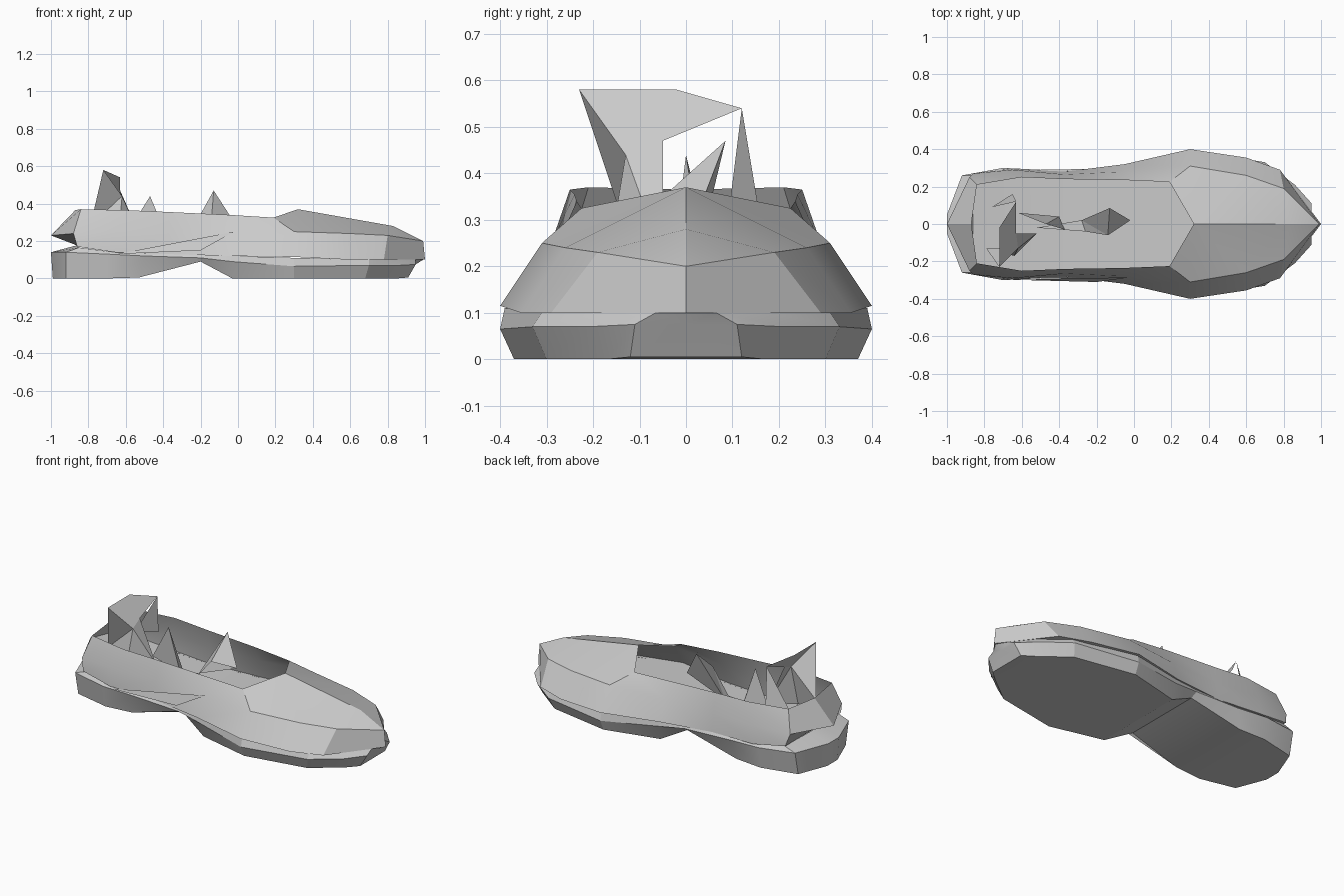
import bpy
import bmesh

default_cube = bpy.data.objects.get("Cube")
if default_cube:
    bpy.data.objects.remove(default_cube, do_unlink=True)

grey = bpy.data.materials.new("plain_grey")
grey.use_nodes = True
colour = (0.6, 0.6, 0.6, 1)
grey.diffuse_color = colour
grey.node_tree.nodes["Principled BSDF"].inputs["Base Color"].default_value = colour


def make_object(name, bm, smooth=True):
    """Turn a bmesh into a finished grey object."""
    bmesh.ops.recalc_face_normals(bm, faces=bm.faces)
    mesh = bpy.data.meshes.new(name)
    bm.to_mesh(mesh)
    bm.free()
    mesh.materials.append(grey)
    obj = bpy.data.objects.new(name, mesh)
    bpy.context.collection.objects.link(obj)
    if smooth:
        bpy.ops.object.select_all(action="DESELECT")
        obj.select_set(True)
        bpy.context.view_layer.objects.active = obj
        bpy.ops.object.shade_smooth_by_angle(angle=0.4)
    return obj


def centre_line(ring):
    """Flatten a half ring onto the middle plane, to close a loft."""
    return [(x, 0, z) for x, y, z in ring]


def mirrored_loft(name, rings):
    """Bridge half rings running heel to toe, on both sides of the middle."""
    bm = bmesh.new()
    for side in (1, -1):
        rows = [[bm.verts.new((x, side * y, z)) for x, y, z in ring] for ring in rings]
        for low, high in zip(rows, rows[1:]):
            for i in range(len(low) - 1):
                bm.faces.new((low[i], low[i + 1], high[i + 1], high[i]))
    bmesh.ops.remove_doubles(bm, verts=bm.verts, dist=0.002)
    bmesh.ops.dissolve_degenerate(bm, dist=0.001, edges=bm.edges)
    return make_object(name, bm)


def sheet(name, points, faces):
    """Small faceted flap made of a few flat faces."""
    bm = bmesh.new()
    verts = [bm.verts.new(p) for p in points]
    for face in faces:
        bm.faces.new([verts[i] for i in face])
    return make_object(name, bm, smooth=False)


def spike(name, apex, base):
    """Three sided shard standing on the insole."""
    return sheet(name, [apex] + base, [(0, 1, 2), (0, 2, 3), (0, 3, 1)])


# Sole: heel block, raised arch and flat forefoot, with a lip under the upper
tread = [(-.99, 0, 0), (-.99, .05, 0), (-.92, .23, 0), (-.7, .28, 0),
         (-.53, .27, .005), (-.2, .25, .09), (-.03, .29, 0), (.3, .37, 0),
         (.68, .3, 0), (.85, .17, 0), (.91, .12, .005), (.91, 0, .005)]
welt = [(-1, 0, .14), (-1, .05, .14), (-.92, .26, .14), (-.7, .3, .13),
        (-.5, .29, .12), (-.2, .295, .11), (-.03, .32, .09), (.3, .4, .065),
        (.7, .33, .07), (.86, .21, .07), (.95, .11, .075), (.95, 0, .075)]
lip = [(-.87, 0, .175), (-.87, .05, .175), (-.85, .26, .165), (-.7, .28, .145),
       (-.5, .275, .135), (-.2, .29, .125), (-.03, .315, .12), (.3, .39, .11),
       (.7, .31, .1), (.86, .18, .1), (.95, .065, .1), (.99, 0, .1)]
mirrored_loft("sole", [centre_line(tread), tread, welt, lip])

# Upper: insole, side walls, open collar and closed toe box
seam = [(-.87, 0, .18), (-.86, .27, .17), (-.66, .295, .14), (-.37, .28, .13),
        (-.05, .32, .12), (.3, .4, .115), (.6, .355, .1), (.78, .29, .1),
        (1, 0, .1)]
waist = [(-1, 0, .23), (-.88, .25, .24), (-.65, .29, .25), (-.37, .265, .24),
         (-.05, .28, .24), (.3, .31, .25), (.6, .26, .24), (.8, .19, .23),
         (.99, 0, .2)]
collar = [(-.87, 0, .365), (-.84, .21, .37), (-.6, .25, .365), (-.37, .24, .355),
          (-.05, .235, .34), (.19, .225, .325), (.32, 0, .37), (.83, 0, .28),
          (.99, 0, .2)]
mirrored_loft("upper", [centre_line(seam), seam, waist, collar])

# Folded pull tab standing at the heel
sheet("heel_tab",
      [(-.72, -.23, .58), (-.72, -.02, .58), (-.63, .12, .54), (-.63, -.05, .47),
       (-.62, -.13, .44), (-.79, -.13, .28), (-.52, -.05, .22), (-.64, -.17, .2),
       (-.76, .09, .3), (-.65, .16, .3)],
      [(0, 1, 2, 3, 4), (0, 4, 5), (4, 3, 6), (4, 6, 7), (4, 7, 5), (2, 8, 9)])

# Loose lace shards in the opening
spike("front_lace_shard", (-.13, .085, .47),
      [(-.28, .02, .2), (-.02, .02, .3), (-.14, -.06, .34)])
spike("rear_lace_shard", (-.47, 0, .44),
      [(-.62, .06, .2), (-.4, .04, .18), (-.37, -.03, .2)])
sheet("lace_strip", [(-.52, -.02, .2), (-.28, .02, .2), (-.14, -.06, .34), (-.26, -.04, .2)],
      [(0, 1, 3), (1, 2, 3)])

# Thin fold on the side wall
sheet("side_fold", [(-.65, -.298, .13), (-.02, -.285, .25), (-.2, -.31, .15)], [(0, 1, 2)])
